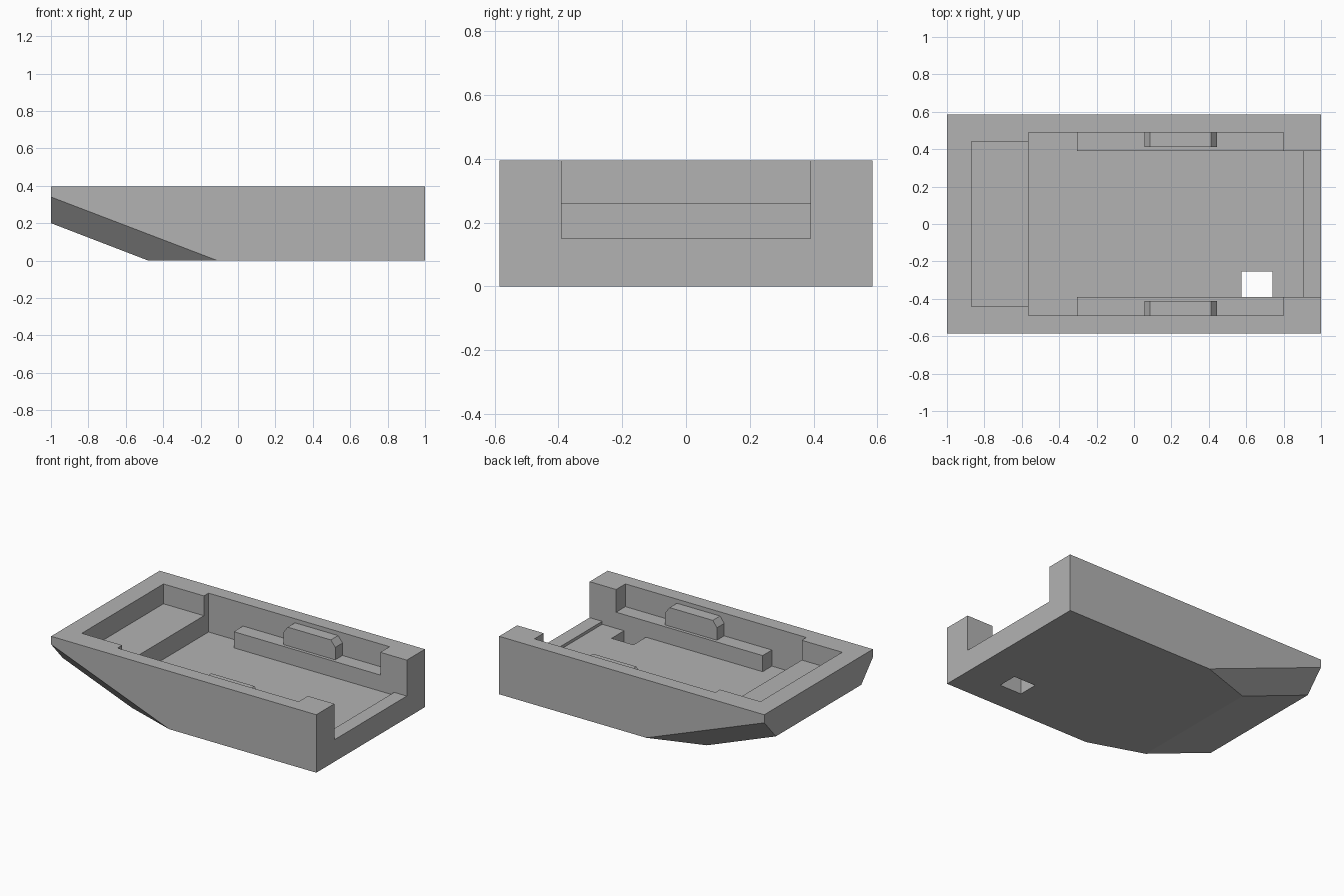
import bpy
import bmesh

cube = bpy.data.objects.get("Cube")
if cube:
    bpy.data.objects.remove(cube, do_unlink=True)

grey = bpy.data.materials.new("plain_grey")
grey.use_nodes = True
colour = (0.45, 0.45, 0.45, 1)
grey.diffuse_color = colour
grey.node_tree.nodes["Principled BSDF"].inputs["Base Color"].default_value = colour

WIDTH, TOP, FLOOR = 0.585, 0.395, 0.13


def make(name, bm):
    bmesh.ops.recalc_face_normals(bm, faces=bm.faces)
    mesh = bpy.data.meshes.new(name)
    bm.to_mesh(mesh)
    bm.free()
    obj = bpy.data.objects.new(name, mesh)
    bpy.context.collection.objects.link(obj)
    mesh.materials.append(grey)
    return obj


def prism(name, profile, y0, y1):
    """Extrude an x-z profile from y0 to y1."""
    bm = bmesh.new()
    face = bm.faces.new([bm.verts.new((x, y0, z)) for x, z in profile])
    moved = bmesh.ops.extrude_face_region(bm, geom=[face])["geom"]
    verts = [v for v in moved if isinstance(v, bmesh.types.BMVert)]
    bmesh.ops.translate(bm, verts=verts, vec=(0, y1 - y0, 0))
    return make(name, bm)


def box(name, x0, x1, y0, y1, z0, z1):
    return prism(name, [(x0, z0), (x1, z0), (x1, z1), (x0, z1)], y0, y1)


def cut(target, cutter):
    cutter.hide_render = True
    mod = target.modifiers.new("cut", "BOOLEAN")
    mod.operation, mod.solver, mod.object = "DIFFERENCE", "EXACT", cutter
    bpy.context.view_layer.objects.active = target
    bpy.ops.object.modifier_apply(modifier=mod.name)
    bpy.data.objects.remove(cutter, do_unlink=True)


# Outer hull: block with a raked nose and chamfered lower side edges
bm = bmesh.new()
for s in (-1, 1):
    for x, y, z in [(1, WIDTH, 0), (1, WIDTH, TOP), (-1, WIDTH, TOP),
                    (-1, WIDTH, 0.34), (-0.11, WIDTH, 0),
                    (-1, 0.46, 0.2), (-0.48, 0.46, 0)]:
        bm.verts.new((x, s * y, z))
bmesh.ops.convex_hull(bm, input=bm.verts)
bmesh.ops.dissolve_limit(bm, angle_limit=0.02, verts=bm.verts, edges=bm.edges)
tray = make("tray_body", bm)

# Cavities: main well, shallow nose pocket, narrow throat, open end sill
cut(tray, box("main_well", -0.565, 0.8, -0.49, 0.49, FLOOR, 0.6))
cut(tray, box("nose_pocket", -0.87, -0.5, -0.44, 0.44, 0.26, 0.6))
cut(tray, box("throat", 0.7, 0.905, -0.39, 0.39, FLOOR, 0.6))
cut(tray, box("end_opening", 0.85, 1.2, -0.39, 0.39, 0.15, 0.6))

# Square hole through the floor
cut(tray, box("floor_hole", 0.575, 0.74, -0.39, -0.255, -0.2, 0.3))

# Side rails with chamfered retaining blocks on top
for side, s in (("left", 1), ("right", -1)):
    label = "back" if s > 0 else "front"
    box(label + "_rail", -0.305, 0.8, s * 0.39, s * 0.49, FLOOR, 0.24)
    prism(label + "_rail_block",
          [(0.055, 0.24), (0.445, 0.24), (0.445, 0.325),
           (0.412, 0.367), (0.086, 0.367), (0.055, 0.325)],
          s * 0.412, s * 0.49)
